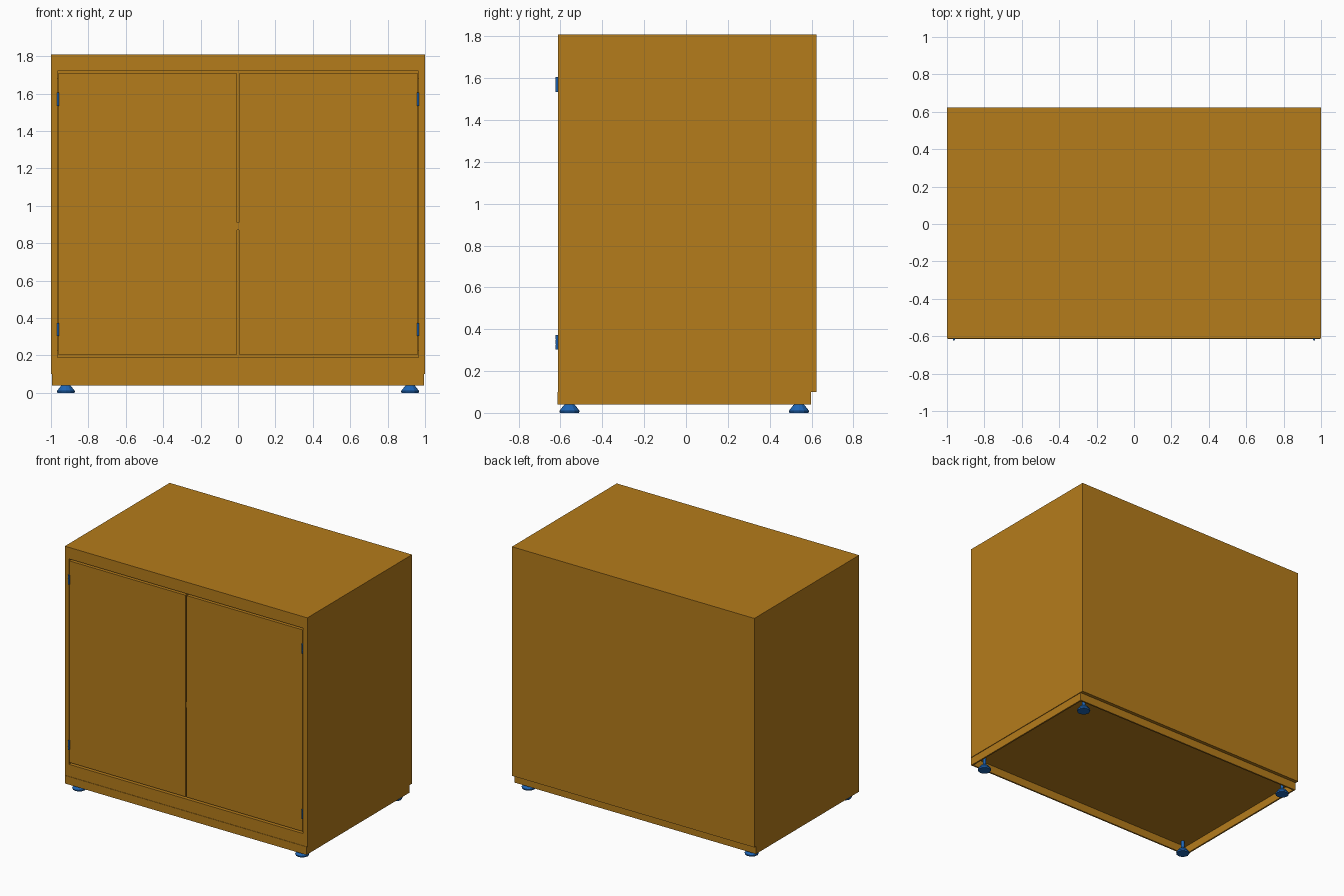
import bpy, bmesh, math
from mathutils import Matrix, Vector

if "Cube" in bpy.data.objects:
    bpy.data.objects.remove(bpy.data.objects["Cube"])


def material(name, color):
    m = bpy.data.materials.new(name)
    m.diffuse_color = color
    m.use_nodes = True
    m.node_tree.nodes["Principled BSDF"].inputs["Base Color"].default_value = m.diffuse_color
    return m


ORANGE = material("orange_paint", (0.46, 0.2, 0.011, 1))
BLUE = material("blue_metal", (0.013, 0.13, 0.46, 1))


def finish(name, bm, mat):
    bmesh.ops.recalc_face_normals(bm, faces=bm.faces)
    me = bpy.data.meshes.new(name)
    bm.to_mesh(me)
    bm.free()
    me.materials.append(mat)
    ob = bpy.data.objects.new(name, me)
    bpy.context.collection.objects.link(ob)
    return ob


def boxes(name, specs, mat=ORANGE):
    """One object from boxes given as (x0, x1, y0, y1, z0, z1)."""
    bm = bmesh.new()
    for x0, x1, y0, y1, z0, z1 in specs:
        size = Vector((x1 - x0, y1 - y0, z1 - z0))
        mid = Vector((x0 + x1, y0 + y1, z0 + z1)) / 2
        bmesh.ops.create_cube(bm, size=1, matrix=Matrix.Translation(mid) @ Matrix.Diagonal(size).to_4x4())
    return finish(name, bm, mat)


def turned(name, profile, sides, loc, mat=BLUE):
    """Solid of revolution from (radius, z) points."""
    bm = bmesh.new()
    rings = [[bm.verts.new((loc[0] + r * math.cos(math.tau * i / sides),
                            loc[1] + r * math.sin(math.tau * i / sides), loc[2] + z))
              for i in range(sides)] for r, z in profile]
    for a, b in zip(rings, rings[1:]):
        for i in range(sides):
            j = (i + 1) % sides
            bm.faces.new((a[i], a[j], b[j], b[i]))
    bm.faces.new(rings[0])
    bm.faces.new(rings[-1])
    return finish(name, bm, mat)


FRONT, BACK, BOTTOM, TOP, T = -0.612, 0.623, 0.10, 1.808, 0.02
OX, OZ0, OZ1 = 0.965, 0.19, 1.722      # door opening

# Cabinet shell
boxes("cabinet_top", [(-1, 1, FRONT, BACK, TOP - T, TOP)])
boxes("cabinet_floor", [(-1 + T, 1 - T, FRONT + T, BACK - T, BOTTOM, BOTTOM + T)])
boxes("cabinet_back", [(-1, 1, BACK - T, BACK, BOTTOM, TOP - T)])
for s, side in ((-1, "left"), (1, "right")):
    a, b = sorted((s, s * (1 - T)))
    boxes(side + "_side", [(a, b, FRONT, BACK - T, BOTTOM, TOP - T)])

# Front frame around the doors, returned inwards
IN = FRONT + 0.04
boxes("front_frame", [
    (-1 + T, 1 - T, FRONT, IN, OZ1, TOP - T),
    (-1 + T, 1 - T, FRONT, IN, BOTTOM, OZ0),
    (-1 + T, -OX, FRONT, IN, OZ0, OZ1),
    (OX, 1 - T, FRONT, IN, OZ0, OZ1)])
# Door stop lips behind the gaps
boxes("door_stop", [
    (-OX, OX, IN - 0.01, IN, OZ1 - 0.04, OZ1),
    (-OX, OX, IN - 0.01, IN, OZ0, OZ0 + 0.04),
    (-0.03, 0.03, IN - 0.01, IN, OZ0 + 0.04, OZ1 - 0.04)])

# Doors and hinges
for s, side in ((-1, "left"), (1, "right")):
    a, b = sorted((s * 0.962, s * 0.005))
    boxes(side + "_door", [(a, b, FRONT, FRONT + 0.025, 0.205, 1.708)])
    for z, level in ((0.338, "lower"), (1.57, "upper")):
        # Three knuckles with narrow grooves between them
        R, r = 0.0062, 0.0048
        prof = [(R, -0.035), (R, -0.013), (r, -0.013), (r, -0.011), (R, -0.011),
                (R, 0.011), (r, 0.011), (r, 0.013), (R, 0.013), (R, 0.035)]
        turned(f"{side}_{level}_hinge", prof, 12, (s * 0.9625, -0.617, z))

# Latch bolt in the gap between the doors
boxes("latch_bolt", [(-0.005, 0.005, FRONT + 0.004, FRONT + 0.024, 0.87, 0.91)])

# Open-bottomed plinth
PX, PF, PB = 0.995, -0.615, 0.597
boxes("plinth", [
    (-PX, PX, PF, PF + 0.012, 0.04, BOTTOM),
    (-PX, PX, PB - 0.012, PB, 0.04, BOTTOM),
    (-PX, -PX + 0.012, PF + 0.012, PB - 0.012, 0.04, BOTTOM),
    (PX - 0.012, PX, PF + 0.012, PB - 0.012, 0.04, BOTTOM)])

# Levelling feet with threaded stems
for x, sx in ((-0.92, "left"), (0.92, "right")):
    for y, sy in ((-0.557, "front"), (0.54, "back")):
        turned(f"{sy}_{sx}_foot", [(0.046, 0), (0.048, 0.01), (0.027, 0.037), (0.02, 0.042),
                                  (0.012, 0.042), (0.012, BOTTOM)], 12, (x, y, 0))
